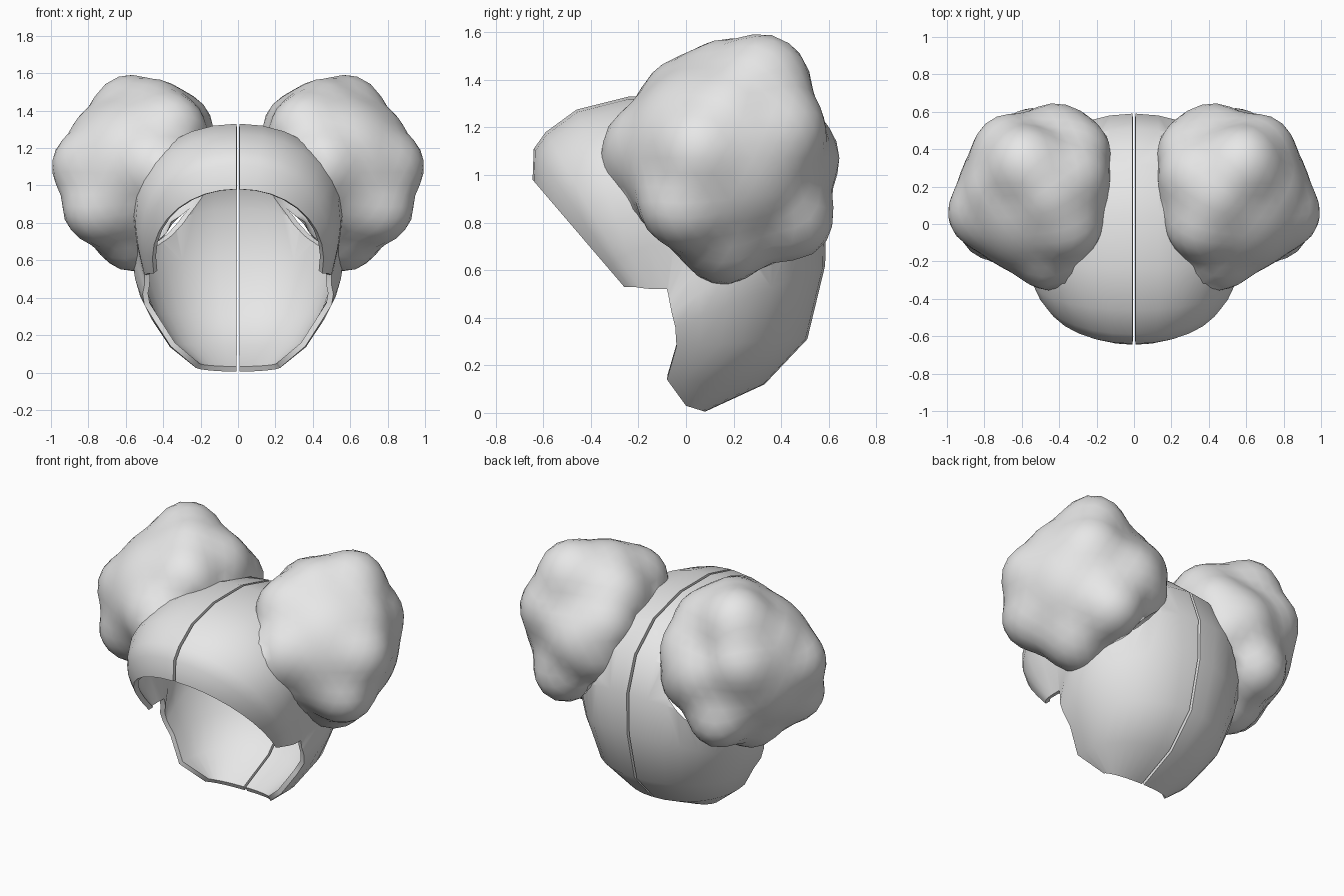
import bpy, bmesh, math
from mathutils import Vector
from mathutils.bvhtree import BVHTree

if "Cube" in bpy.data.objects:
    bpy.data.objects.remove(bpy.data.objects["Cube"])

mat = bpy.data.materials.new("light_grey")
mat.diffuse_color = (0.8, 0.8, 0.8, 1)
mat.use_nodes = True
mat.node_tree.nodes["Principled BSDF"].inputs["Base Color"].default_value = mat.diffuse_color


def make(bm, name):
    """Turn a bmesh into the active object."""
    me = bpy.data.meshes.new(name)
    bm.to_mesh(me)
    bm.free()
    me.materials.append(mat)
    ob = bpy.data.objects.new(name, me)
    bpy.context.collection.objects.link(ob)
    bpy.ops.object.select_all(action='DESELECT')
    ob.select_set(True)
    bpy.context.view_layer.objects.active = ob
    return ob


def modify(ob, kind, **settings):
    """Add a modifier and apply it."""
    mod = ob.modifiers.new(kind, kind)
    for key, value in settings.items():
        setattr(mod, key, value)
    bpy.context.view_layer.objects.active = ob
    bpy.ops.object.modifier_apply(modifier=mod.name)


def mirror_smooth(ob, angle):
    bpy.ops.object.select_all(action='DESELECT')
    ob.select_set(True)
    modify(ob, 'MIRROR', use_mirror_merge=False)
    bpy.ops.object.shade_smooth_by_angle(angle=math.radians(angle))


# Hair cap: rows from the fringe over the crown to the nape.
# Each row: middle (y, z), side edge (x, y, z), side bulge, fullness
rows = [
    ((-0.645, 0.98), (0.45, -0.26, 0.53), 1.12, 1.0),
    ((-0.64, 1.11), (0.47, -0.24, 0.53), 1.2, 1.0),
    ((-0.59, 1.18), (0.48, -0.22, 0.53), 1.25, 1.0),
    ((-0.46, 1.275), (0.49, -0.19, 0.525), 1.3, 0.95),
    ((-0.24, 1.33), (0.50, -0.14, 0.52), 1.3, 0.85),
    ((0.05, 1.33), (0.50, -0.08, 0.52), 1.3, 0.85),
    ((0.32, 1.26), (0.50, -0.075, 0.50), 1.3, 0.9),
    ((0.51, 1.10), (0.50, -0.07, 0.47), 1.3, 1.0),
    ((0.59, 0.88), (0.51, -0.06, 0.42), 1.28, 1.0),
    ((0.585, 0.62), (0.50, -0.045, 0.36), 1.2, 1.0),
    ((0.51, 0.31), (0.45, -0.04, 0.28), 1.15, 1.0),
    ((0.33, 0.12), (0.36, -0.08, 0.14), 1.1, 1.0),
    ((0.08, 0.005), (0.23, 0.0, 0.03), 1.0, 1.0),
]
STEPS = 9
bm = bmesh.new()
grid = []
for (my, mz), (sx, sy, sz), k, full in rows:
    line = []
    for i in range(STEPS + 1):
        t = math.pi / 2 * i / STEPS
        x = 0.008 + (sx - 0.008) * math.sin(k * t) / math.sin(k * math.pi / 2)
        c = max(0, math.cos(t)) ** full
        line.append(bm.verts.new((x, sy + (my - sy) * c, sz + (mz - sz) * c)))
    grid.append(line)
for a, b in zip(grid, grid[1:]):
    for i in range(STEPS):
        bm.faces.new((a[i], a[i + 1], b[i + 1], b[i]))
bm.normal_update()
# Point the normals away from the head centre
centre = Vector((0, 0.1, 0.75))
if sum((f.calc_center_median() - centre).dot(f.normal) for f in bm.faces) < 0:
    bmesh.ops.reverse_faces(bm, faces=bm.faces[:])
cap = make(bm, "hair_cap")
modify(cap, 'SOLIDIFY', thickness=0.03, offset=-1)
wall = BVHTree.FromPolygons([v.co.copy() for v in cap.data.vertices],
                            [list(p.vertices) for p in cap.data.polygons])

# Round opening in the cap under each puff
bm = bmesh.new()
bmesh.ops.create_icosphere(bm, subdivisions=4, radius=0.39)
bmesh.ops.translate(bm, verts=bm.verts[:], vec=(0.46, 0.24, 1.04))
cutter = make(bm, "opening_cutter")
cutter.hide_render = True
modify(cap, 'BOOLEAN', object=cutter, operation='DIFFERENCE', solver='EXACT')
bpy.data.objects.remove(cutter)
mirror_smooth(cap, 55)

# Hair puffs: a ball swollen by overlapping lumps (x, y, z, radius)
lumps = [
    (0.52, 0.15, 1.07, 0.43),   # core
    (0.58, 0.32, 1.39, 0.22),   # top
    (0.45, 0.16, 1.36, 0.22),   # top front
    (0.45, -0.15, 1.10, 0.22),  # front
    (0.80, 0.06, 1.10, 0.21),   # outer
    (0.74, 0.00, 0.88, 0.21),   # outer low
    (0.57, 0.16, 0.75, 0.22),   # bottom
    (0.42, 0.43, 1.07, 0.23),   # back
    (0.55, 0.44, 0.82, 0.20),   # back low
    (0.70, 0.18, 1.24, 0.21),   # outer top
    (0.66, 0.38, 1.18, 0.22),   # back outer
    (0.37, 0.00, 1.30, 0.21),   # inner front top
    (0.34, 0.25, 1.30, 0.22),   # inner top
    (0.32, 0.38, 1.16, 0.21),   # inner back
    (0.33, 0.42, 1.00, 0.19),   # inner back low
]
core = Vector(lumps[0][:3])
bm = bmesh.new()
bmesh.ops.create_icosphere(bm, subdivisions=4, radius=1)
for v in bm.verts:
    d = v.co.normalized()
    reach = 0
    for x, y, z, r in lumps:
        o = Vector((x, y, z)) - core
        along = o.dot(d)
        disc = along * along - o.length_squared + r * r
        if disc > 0:
            reach = max(reach, along + math.sqrt(disc))
    v.co = core + d * reach
# Soften the creases between lumps
for _ in range(2):
    bmesh.ops.smooth_vert(bm, verts=bm.verts[:], factor=0.5,
                          use_axis_x=True, use_axis_y=True, use_axis_z=True)
# Seat the puff on the cap and leave it open towards the head
seated = set()
for v in bm.verts:
    d = (v.co - centre).normalized()
    hit, _, _, dist = wall.ray_cast(centre, d)
    if hit is not None and (v.co - centre).length < dist + 0.015:
        v.co = centre + d * (dist + 0.015)
        seated.add(v)
inner = [f for f in bm.faces if all(v in seated for v in f.verts)]
bmesh.ops.delete(bm, geom=inner, context='FACES')
mirror_smooth(make(bm, "hair_puffs"), 60)
